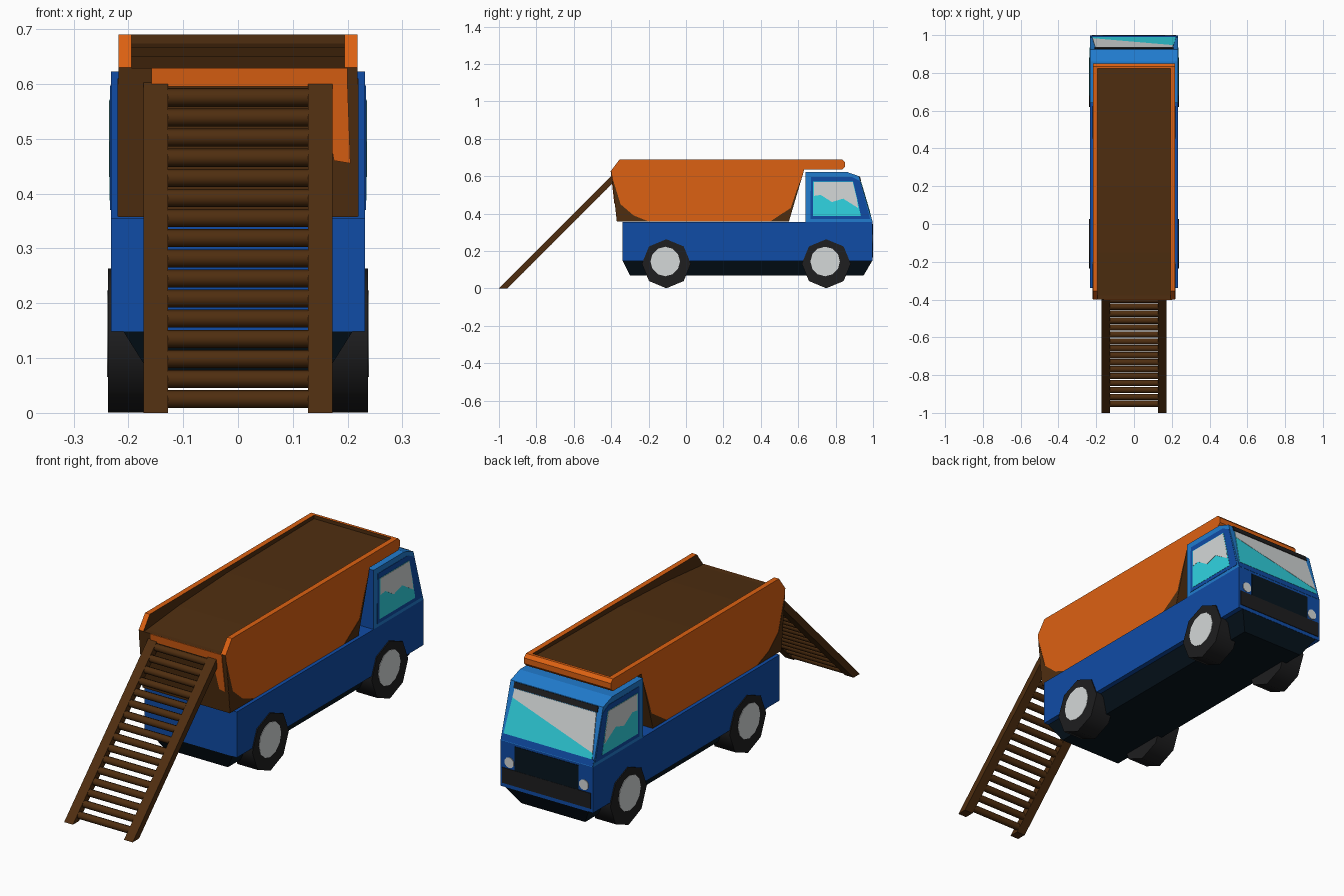
import bpy, bmesh, math
from mathutils import Vector

if "Cube" in bpy.data.objects:
    bpy.data.objects.remove(bpy.data.objects["Cube"])


def material(name, r, g, b):
    m = bpy.data.materials.new(name)
    m.diffuse_color = (r, g, b, 1)
    m.use_nodes = True
    m.node_tree.nodes["Principled BSDF"].inputs["Base Color"].default_value = m.diffuse_color
    return m


BLUE = material("body blue", 0.005, 0.072, 0.38)
SKY = material("light cab blue", 0.015, 0.20, 0.62)
ORANGE = material("orange", 0.72, 0.12, 0.006)
BROWN = material("brown", 0.078, 0.027, 0.005)
CYAN = material("glass cyan", 0.03, 0.66, 0.76)
WHITE = material("pale grey", 0.66, 0.69, 0.69)
BLACK = material("tyre black", 0.013, 0.013, 0.014)
NAVY = material("underside navy", 0.002, 0.007, 0.013)


def plate(name, pts, push, mat, smooth=None):
    """Polygon in space, extruded along the push vector."""
    bm = bmesh.new()
    face = bm.faces.new([bm.verts.new(p) for p in pts])
    new = bmesh.ops.extrude_face_region(bm, geom=[face])["geom"]
    bmesh.ops.translate(bm, vec=Vector(push), verts=[g for g in new if isinstance(g, bmesh.types.BMVert)])
    if not any(f == face for f in bm.faces):
        bmesh.ops.holes_fill(bm, edges=bm.edges)
    bmesh.ops.recalc_face_normals(bm, faces=bm.faces)
    me = bpy.data.meshes.new(name)
    bm.to_mesh(me)
    bm.free()
    ob = bpy.data.objects.new(name, me)
    bpy.context.collection.objects.link(ob)
    me.materials.append(mat)
    if smooth:
        bpy.ops.object.select_all(action='DESELECT')
        ob.select_set(True)
        bpy.context.view_layer.objects.active = ob
        bpy.ops.object.shade_smooth_by_angle(angle=math.radians(smooth))
    return ob


def prism(name, prof, x0, x1, mat, smooth=None):
    """Side profile (y, z) extruded from x0 to x1."""
    return plate(name, [(x0, y, z) for y, z in prof], (x1 - x0, 0, 0), mat, smooth)


def ring(cy, cz, r, n, start=-math.pi / 2):
    return [(cy + r * math.cos(start + 2 * math.pi * i / n),
             cz + r * math.sin(start + 2 * math.pi * i / n)) for i in range(n)]


# Chassis, cab (darker rear wall) and narrower tapered underside
F = 0.997
prism("chassis", [(-.34, .148), (F, .148), (F, .355), (-.34, .355)], -.232, .232, BLUE)
cab = prism("cab", [(.64, .355), (F, .355), (.925, .60), (.86, .623), (.64, .623)], -.232, .232, SKY)
cab.data.materials.append(BLUE)
for f in cab.data.polygons:
    f.material_index = int(f.normal.y < -.9)
under = prism("underside", [(-.34, .15), (-.30, .07), (.95, .07), (F, .15)], -.21, .21, NAVY)
for v in under.data.vertices:
    if v.co.z < .1:
        v.co.x *= .76

# Wheels with hubs
for s, side in ((1, "right"), (-1, "left")):
    for cy, end in ((-.105, "rear"), (.75, "front")):
        prism(f"{side}_{end}_tyre", ring(cy, .132, .131, 8), s * .135, s * .237, BLACK, 50)
        prism(f"{side}_{end}_hub", ring(cy - .006, .144, .079, 12), s * .23, s * .239, WHITE, 50)

# Dump bed: outer profile with a shallow sloping load floor cut into the top
bed = prism("dump_bed", [(-.37, .357), (.55, .357), (.632, .635), (.835, .635), (.85, .65),
                         (.85, .675), (.835, .69), (-.355, .69), (-.40, .63)], -.218, .218, ORANGE)
cut = prism("bed_cutter", [(-.5, .629), (-.378, .629), (-.15, .65), (.2, .667), (.822, .674), (.822, .75), (-.5, .75)],
            -.194, .194, ORANGE)
mod = bed.modifiers.new("hollow", 'BOOLEAN')
mod.operation = 'DIFFERENCE'
mod.solver = 'EXACT'
mod.object = cut
bpy.context.view_layer.objects.active = bed
bpy.ops.object.modifier_apply(modifier="hollow")
bpy.data.objects.remove(cut)
bed.data.materials.clear()
bed.data.materials.append(ORANGE)
bed.data.materials.append(BROWN)
for f in bed.data.polygons:
    inside = all(abs(bed.data.vertices[i].co.x) < .2 for i in f.vertices)
    tail = f.normal.y < -.9 and f.center.y < -.3
    floor = f.normal.z < -.9 and f.center.z < .4
    front = f.normal.y > .8 and f.center.z < .6
    f.material_index = int(inside or tail or floor or front)


# Orange patches on the tailgate
def tail_pt(x, z):
    return (x, -.37 - (z - .357) * .11, z)


plate("tailgate_band", [tail_pt(-.158, .595), tail_pt(.2, .595), tail_pt(.2, .629), tail_pt(-.158, .629)],
      (0, -.003, 0), ORANGE)
plate("tailgate_side_patch", [tail_pt(.175, .46), tail_pt(.205, .455), tail_pt(.2, .595), tail_pt(.15, .595)],
      (0, -.003, 0), ORANGE)

# Side details, mirrored
for s, side in ((1, "right"), (-1, "left")):
    def trim(name, prof, x, mat):
        prism(f"{side}_{name}", prof, s * (x - .003), s * x, mat)
    trim("rear_corner", [(-.37, .358), (-.20, .358), (-.28, .39), (-.35, .45), (-.396, .60)], .2195, BROWN)
    trim("front_corner", [(.45, .358), (.55, .358), (.625, .61), (.59, .52), (.56, .43)], .2195, BROWN)
    trim("window_frame", [(.665, .37), (.985, .37), (.93, .575), (.885, .597), (.668, .597)], .2335, BLUE)
    trim("window_glass", [(.68, .387), (.935, .387), (.915, .48), (.893, .572), (.68, .572)], .2345, CYAN)
    trim("window_glint", [(.685, .495), (.72, .50), (.78, .462), (.84, .48), (.92, .43),
                          (.913, .48), (.891, .57), (.685, .57)], .2355, WHITE)
    # Headlights
    plate(f"{side}_headlight", [(s * .187 + y, F, z) for y, z in ring(0, .265, .024, 10)], (0, .003, 0), WHITE, 40)


# Windscreen details on the slanted front
def ws(x, z):
    return (x, F - (z - .355) * .294, z)


def screen(name, pts, t, mat):
    plate(name, [ws(x, z) for x, z in pts], (0, t, t * .29), mat)


screen("pillar_panel", [(-.23, .357), (.23, .357), (.23, .385), (-.23, .385)], .001, BLUE)
screen("windscreen", [(-.222, .385), (.222, .385), (.205, .572), (-.205, .572)], .002, CYAN)
screen("windscreen_glint", [(-.22, .41), (.208, .535), (.205, .572), (-.205, .572)], .003, WHITE)
screen("sun_visor", [(-.21, .574), (.21, .574), (.21, .598), (-.21, .598)], .004, BLACK)

# Grille and bumper
plate("grille", [(-.16, F, .235), (.16, F, .235), (.16, F, .345), (-.16, F, .345)], (0, .002, 0), NAVY)
plate("bumper", [(-.222, F, .165), (.222, F, .165), (.222, F, .235), (-.222, F, .235)], (0, .003, 0), BLACK)

# Ladder
rail = [(-1, 0), (-.955, 0), (-.372, .583), (-.385, .605), (-.395, .605)]
for s, side in ((1, "right"), (-1, "left")):
    prism(f"{side}_ladder_rail", rail, s * .128, s * .172, BROWN)
for i in range(16):
    z = .025 + i * .0367
    prism(f"ladder_rung_{i + 1}", ring(z - .977, z, .0165, 8), -.13, .13, BROWN, 50)
